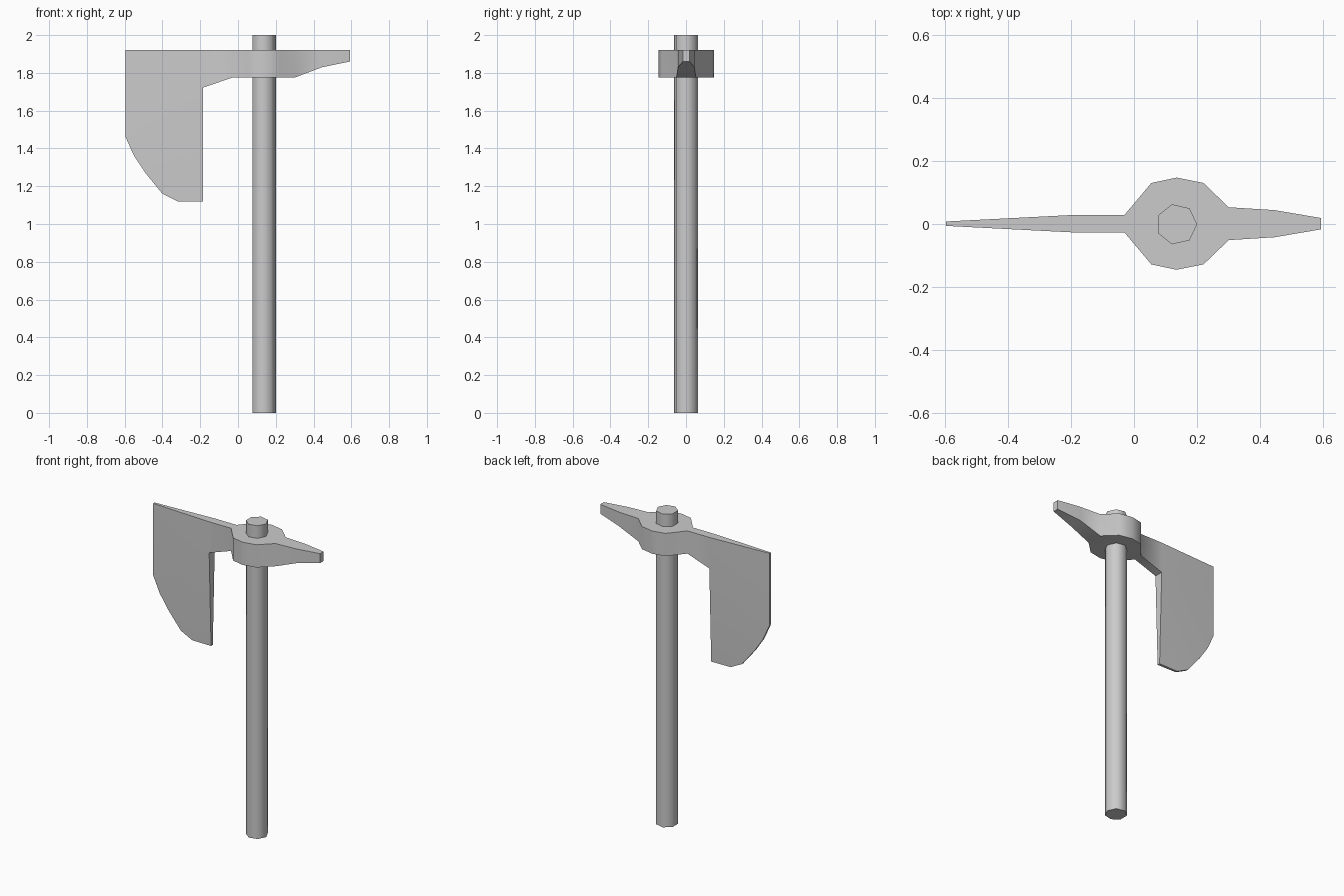
import bpy, bmesh, math

if "Cube" in bpy.data.objects:
    bpy.data.objects.remove(bpy.data.objects["Cube"])


def smooth(obj, angle):
    bpy.ops.object.select_all(action='DESELECT')
    obj.select_set(True)
    bpy.context.view_layer.objects.active = obj
    bpy.ops.object.shade_smooth_by_angle(angle=math.radians(angle))


# Handle: seven-sided shaft with a corner pointing to +x
bpy.ops.mesh.primitive_cylinder_add(vertices=7, radius=0.065, depth=2, location=(0, 0, 0))
handle = bpy.context.object
handle.name = "handle"
for v in handle.data.vertices:
    a = math.radians(-90)
    x, y, z = v.co
    v.co = (x * math.cos(a) - y * math.sin(a), x * math.sin(a) + y * math.cos(a), z)
handle.location = (0.135, -0.001, 1)
smooth(handle, 60)

# Axe head: side outlines as (x, z, half thickness), mirrored across y
TOP, UNDER = 1.92, 1.775
edge = [(-0.595, 1.46, 0.007), (-0.55, 1.36, 0.007), (-0.49, 1.27, 0.007),
        (-0.40, 1.16, 0.007), (-0.32, 1.12, 0.007), (-0.185, 1.12, 0.009)]
# Neck, collar and rear spike stations: (x, underside z, half thickness)
neck = [(-0.185, 1.722, 0.028), (-0.03, UNDER, 0.028), (0.055, UNDER, 0.129),
        (0.135, UNDER, 0.146), (0.22, UNDER, 0.129), (0.30, UNDER, 0.052),
        (0.445, 1.83, 0.043), (0.592, 1.86, 0.018)]
lower = edge + neck
upper = [(x, TOP, w) for x, z, w in [edge[0]] + neck]
outline = lower + upper[::-1]
n, corner, last = len(outline), len(edge), len(outline) - 1

bm = bmesh.new()
sides = [[bm.verts.new((x, s * w + 0.001, z)) for x, z, w in outline] for s in (-1, 1)]
for side in sides:
    # Blade faces fan out from the inner corner
    for i in range(corner - 1):
        bm.faces.new([side[corner], side[i], side[i + 1]])
    bm.faces.new([side[corner], side[last - 1], side[last], side[0]])
    # Vertical strips along neck, collar and spike
    for k in range(len(neck) - 1):
        i, t = corner + k, last - 1 - k
        bm.faces.new([side[i], side[i + 1], side[t - 1], side[t]])
# Rim: spike end and cutting edges
for i in range(n):
    j = (i + 1) % n
    if j <= len(lower) or j == 0:
        bm.faces.new([sides[0][i], sides[0][j], sides[1][j], sides[1][i]])
# Flat top as strips
for t in range(len(lower), last):
    bm.faces.new([sides[0][t], sides[0][t + 1], sides[1][t + 1], sides[1][t]])if t > len(lower) - 1 else None
bmesh.ops.recalc_face_normals(bm, faces=bm.faces)
mesh = bpy.data.meshes.new("axe_head")
bm.to_mesh(mesh)
bm.free()
head = bpy.data.objects.new("axe_head", mesh)
bpy.context.collection.objects.link(head)
smooth(head, 55)
